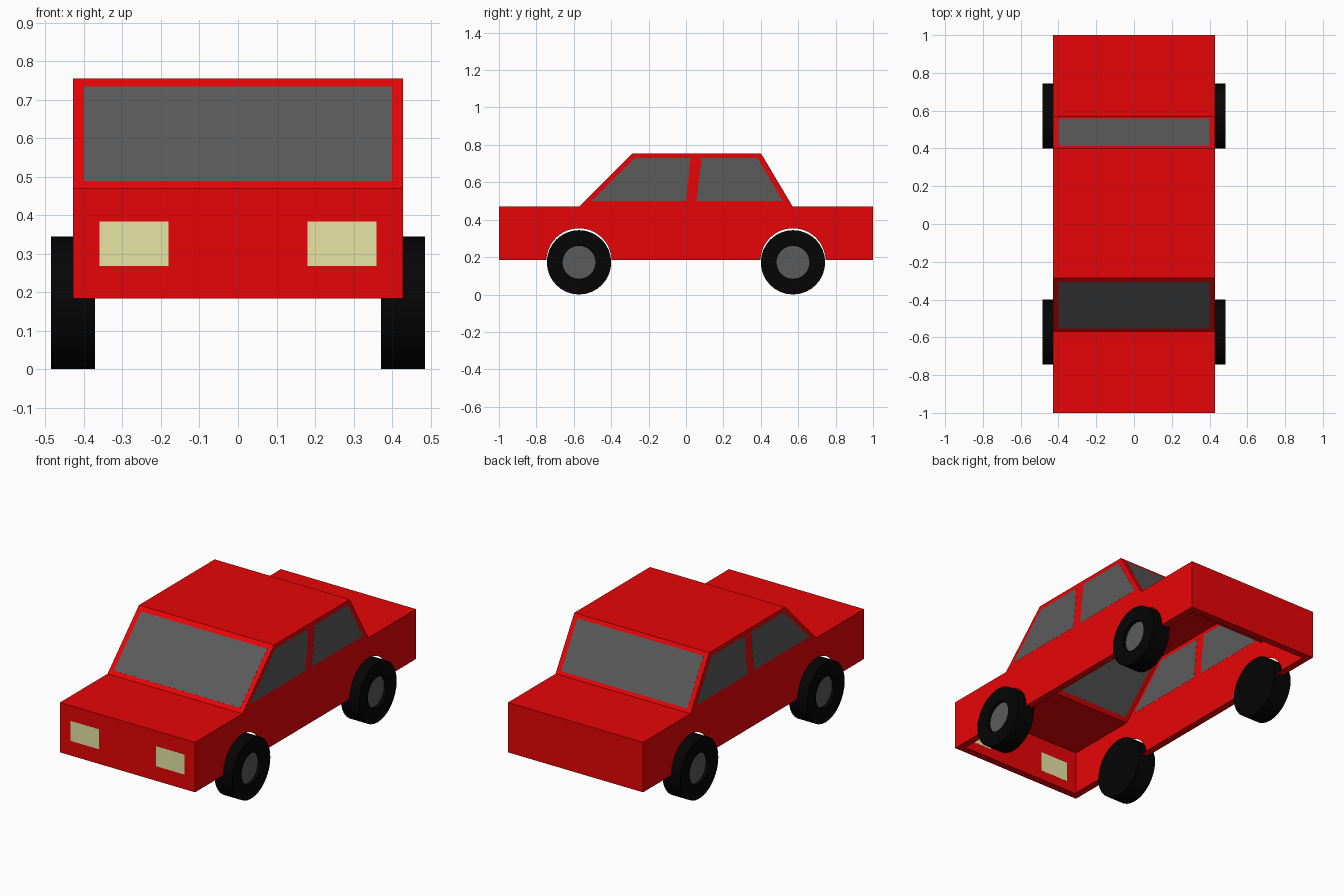
import bpy, bmesh, math
from mathutils import Vector, Matrix

if "Cube" in bpy.data.objects:
    bpy.data.objects.remove(bpy.data.objects["Cube"])


def material(name, color):
    m = bpy.data.materials.new(name)
    m.diffuse_color = (*color, 1)
    m.use_nodes = True
    m.node_tree.nodes["Principled BSDF"].inputs["Base Color"].default_value = m.diffuse_color
    return m


RED = material("red_paint", (0.8, 0.0015, 0.002))
GLASS = material("dark_glass", (0.105, 0.105, 0.105))
LAMP = material("lamp", (0.8, 0.78, 0.38))
RUBBER = material("rubber", (0.0015, 0.0015, 0.0015))
HUB = material("hub_metal", (0.105, 0.105, 0.105))

WALL = 0.003     # sheet thickness
LIP = 0.04       # flange along the lower edge
HALF = 0.428     # half body width
BASE = 0.184     # underside height
AXLE, RADIUS = 0.572, 0.172


def finish(name, bm, mats):
    bmesh.ops.recalc_face_normals(bm, faces=bm.faces)
    me = bpy.data.meshes.new(name)
    bm.to_mesh(me)
    bm.free()
    for m in mats:
        me.materials.append(m)
    ob = bpy.data.objects.new(name, me)
    bpy.context.collection.objects.link(ob)
    return ob


def prism(name, points, vec, mat):
    """Extrude a flat outline along a vector."""
    bm = bmesh.new()
    face = bm.faces.new([bm.verts.new(p) for p in points])
    ext = bmesh.ops.extrude_face_region(bm, geom=[face], use_keep_orig=True)
    bmesh.ops.translate(bm, vec=vec, verts=[g for g in ext["geom"] if isinstance(g, bmesh.types.BMVert)])
    return finish(name, bm, [mat])


def side_prism(name, profile, half, mat=RED):
    return prism(name, [(-half, y, z) for y, z in profile], (2 * half, 0, 0), mat)


def cylinder(bm, radius, depth, center, segments):
    mat = Matrix.Translation(center) @ Matrix.Rotation(math.pi / 2, 4, 'Y')
    bmesh.ops.create_cone(bm, cap_ends=True, segments=segments, radius1=radius,
                          radius2=radius, depth=depth, matrix=mat)


def cut(target, cutter):
    mod = target.modifiers.new("cut", 'BOOLEAN')
    mod.operation, mod.solver, mod.object = 'DIFFERENCE', 'EXACT', cutter
    bpy.context.view_layer.objects.active = target
    bpy.ops.object.modifier_apply(modifier=mod.name)
    bpy.data.objects.remove(cutter)


# Thin body shell with an inward lip around the open underside
body = side_prism("body", [(-1, BASE), (-1, .47), (-.57, .47), (-.285, .755),
                           (.4, .755), (.57, .47), (1, .47), (1, BASE)], HALF)
floor = BASE + WALL
cut(body, side_prism("cavity", [(-.997, floor), (-.997, .467), (-.5688, .467), (-.2838, .752),
                                (.3983, .752), (.5683, .467), (.997, .467), (.997, floor)],
                     HALF - WALL))
e = 1 - LIP
cut(body, side_prism("opening", [(-e, .1), (-e, .25), (e, .25), (e, .1)], HALF - LIP))

# Wheel arches
for y in (-AXLE, AXLE):
    bm = bmesh.new()
    cylinder(bm, 0.174, 1.2, (0, y, 0.18), 48)
    cut(body, finish("arch", bm, [RED]))


def panel(name, points, normal, mat):
    """Pane set through the sheet, just proud of both faces."""
    n = Vector(normal).normalized()
    prism(name, [Vector(p) + n * 0.0006 for p in points], -n * (WALL + 0.0012), mat)


# Side windows
front_pane = [(-.505, .5), (-.275, .73), (.024, .73), (0, .5)]
rear_pane = [(.056, .5), (.083, .73), (.382, .73), (.517, .5)]
for side, s in (("left", -1), ("right", 1)):
    for part, pane in (("front", front_pane), ("rear", rear_pane)):
        panel(f"{side}_{part}_window", [(s * HALF, y, z) for y, z in pane], (s, 0, 0), GLASS)

    # Headlights
    a, b = s * .18, s * .36
    panel(f"{side}_headlight", [(a, -1, .268), (b, -1, .268), (b, -1, .383), (a, -1, .383)],
          (0, -1, 0), LAMP)

# Windscreen and rear window
for name, (y0, z0), (y1, z1), n in (
        ("windscreen", (-.552, .488), (-.306, .734), (0, -1, 1)),
        ("rear_window", (.559, .488), (.412, .735), (0, .285, .17))):
    panel(name, [(-.4, y0, z0), (.4, y0, z0), (.4, y1, z1), (-.4, y1, z1)], n, GLASS)

# Wheels with a sunken hub disc on the outer face
for side, s in (("left", -1), ("right", 1)):
    for end, y in (("front", -AXLE), ("rear", AXLE)):
        bm = bmesh.new()
        cylinder(bm, RADIUS, 0.114, (s * 0.428, y, RADIUS), 32)
        outer = max(bm.faces, key=lambda f: s * f.calc_center_median().x)
        bmesh.ops.inset_region(bm, faces=[outer], thickness=RADIUS - 0.088)
        hub = bmesh.ops.extrude_discrete_faces(bm, faces=[outer])["faces"][0]
        bmesh.ops.translate(bm, verts=hub.verts, vec=(-s * 0.02, 0, 0))
        hub.material_index = 1
        wheel = finish(f"{side}_{end}_wheel", bm, [RUBBER, HUB])
        bpy.ops.object.select_all(action='DESELECT')
        wheel.select_set(True)
        bpy.context.view_layer.objects.active = wheel
        bpy.ops.object.shade_smooth_by_angle(angle=math.radians(30))
